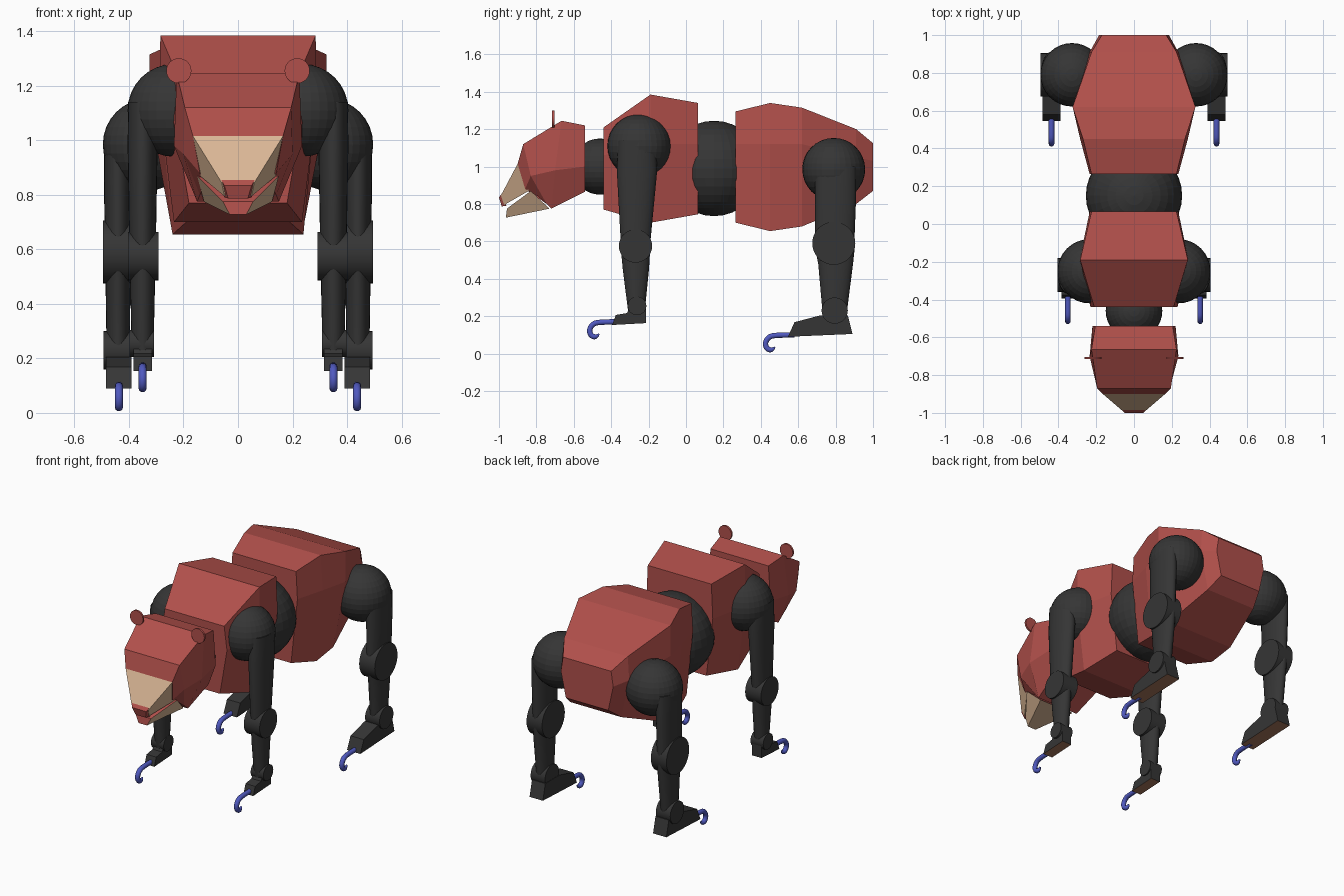
import bpy, bmesh, math
from mathutils import Vector, Matrix

if "Cube" in bpy.data.objects:
    bpy.data.objects.remove(bpy.data.objects["Cube"])


def material(name, rgb):
    m = bpy.data.materials.new(name)
    m.use_nodes = True
    m.diffuse_color = (*rgb, 1)
    m.node_tree.nodes["Principled BSDF"].inputs["Base Color"].default_value = (*rgb, 1)
    return m


RED = material("brick red", (0.44, 0.08, 0.07))
TAN = material("tan", (0.70, 0.47, 0.30))
BLACK = material("charcoal", (0.036, 0.036, 0.036))
BLUE = material("claw blue", (0.08, 0.10, 0.52))
BROWN = material("sole brown", (0.36, 0.17, 0.10))


def finish(name, bm, mats, rule=None, smooth=False):
    bmesh.ops.recalc_face_normals(bm, faces=bm.faces[:])
    bm.normal_update()
    for f in bm.faces:
        f.material_index = rule(f) if rule else 0
    me = bpy.data.meshes.new(name)
    bm.to_mesh(me)
    bm.free()
    for m in mats:
        me.materials.append(m)
    ob = bpy.data.objects.new(name, me)
    bpy.context.collection.objects.link(ob)
    if smooth:
        bpy.ops.object.select_all(action='DESELECT')
        bpy.context.view_layer.objects.active = ob
        ob.select_set(True)
        bpy.ops.object.shade_smooth_by_angle(angle=math.radians(40))
    return ob


def loft(name, rings, mats, rule=None, smooth=False):
    """Skin closed rings of points and cap both ends."""
    bm = bmesh.new()
    vs = [[bm.verts.new(p) for p in r] for r in rings]
    n = len(vs[0])
    for a, b in zip(vs, vs[1:]):
        for i in range(n):
            j = (i + 1) % n
            bm.faces.new((a[i], a[j], b[j], b[i]))
    bm.faces.new(vs[0])
    bm.faces.new(vs[-1])
    return finish(name, bm, mats, rule, smooth)


def both_sides(half):
    """Right half of a section, top to bottom, closed by its mirror image."""
    return half + [(-x, y, z) for x, y, z in reversed(half)]


def shell(name, sections):
    """Body shell: sections of y, then half width and height, top to bottom."""
    return loft(name, [both_sides([(x, y, z) for x, z in pts]) for y, *pts in sections], [RED])


def ball(name, centre, r):
    bm = bmesh.new()
    bmesh.ops.create_uvsphere(bm, u_segments=32, v_segments=16, radius=r,
                              matrix=Matrix.Translation(centre))
    return finish(name, bm, [BLACK])


def disc(name, centre, r, depth, axis, mat):
    bm = bmesh.new()
    bmesh.ops.create_cone(bm, cap_ends=True, segments=32, radius1=r, radius2=r, depth=depth,
                          matrix=Matrix.Translation(centre) @ Matrix.Rotation(math.pi / 2, 4, axis))
    return finish(name, bm, [mat], smooth=True)


def limb(name, sections):
    """Tapered oval limb: sections of x, y, z, half width, half depth."""
    angles = [2 * math.pi * i / 24 for i in range(24)]
    return loft(name, [[(x + a * math.cos(t), y + b * math.sin(t), z) for t in angles]
                       for x, y, z, a, b in sections], [BLACK], smooth=True)


def claw(name, x, y, z):
    """Hooked claw starting at the toe."""
    path = [(0.03, 0), (-0.08, 0), (-0.112, -0.015), (-0.128, -0.045),
            (-0.118, -0.075), (-0.09, -0.083), (-0.075, -0.065)]
    cu = bpy.data.curves.new(name, 'CURVE')
    cu.dimensions = '3D'
    cu.bevel_depth = 0.015
    cu.bevel_resolution = 3
    cu.use_fill_caps = True
    cu.materials.append(BLUE)
    sp = cu.splines.new('NURBS')
    sp.points.add(len(path) - 1)
    for p, (dy, dz) in zip(sp.points, path):
        p.co = (x, y + dy, z + dz, 1)
    sp.points[-1].radius = 0.25
    sp.use_endpoint_u = True
    sp.order_u = 3
    sp.resolution_u = 5
    ob = bpy.data.objects.new(name, cu)
    bpy.context.collection.objects.link(ob)


# Body shells and ball joints
shell("chest", [(-0.44, (0.21, 1.21), (0.23, 1.06), (0.18, 0.77)),
                (-0.19, (0.285, 1.385), (0.288, 1.12), (0.235, 0.70)),
                (0.065, (0.225, 1.34), (0.235, 1.12), (0.19, 0.745))])
shell("hips", [(0.265, (0.225, 1.295), (0.235, 1.12), (0.19, 0.70)),
               (0.45, (0.27, 1.34), (0.285, 1.12), (0.24, 0.655)),
               (0.62, (0.325, 1.315), (0.325, 1.12), (0.24, 0.68)),
               (0.91, (0.225, 1.20), (0.235, 1.05), (0.18, 0.80)),
               (1.0, (0.17, 1.125), (0.185, 1.03), (0.15, 0.87))])
ball("waist_joint", (0, 0.15, 0.99), 0.255)
ball("neck_joint", (0, -0.46, 1.0), 0.15)

# Head
loft("head", [both_sides(h) for h in (
    [(0.205, -0.54, 1.22), (0.22, -0.54, 1.0), (0.17, -0.54, 0.866)],
    [(0.225, -0.665, 1.245), (0.235, -0.70, 0.98), (0.15, -0.72, 0.775)],
    [(0.195, -0.87, 1.12), (0.20, -0.83, 0.95), (0.14, -0.745, 0.80)],
    [(0.165, -0.90, 1.015), (0.14, -0.86, 0.88), (0.12, -0.79, 0.84)])], [RED])


def quad(w, y1, z1, w2, y2, z2):
    return [(w, y1, z1), (-w, y1, z1), (-w2, y2, z2), (w2, y2, z2)]


# Muzzle, nose and open jaw
loft("muzzle", [quad(0.165, -0.90, 1.015, 0.14, -0.84, 0.87),
                quad(0.06, -0.99, 0.845, 0.05, -0.972, 0.795)], [TAN])
loft("nose", [quad(0.062, -0.985, 0.855, 0.05, -0.96, 0.79),
              quad(0.05, -1.0, 0.835, 0.036, -0.985, 0.787)], [RED])
loft("jaw", [quad(0.15, -0.83, 0.87, 0.125, -0.73, 0.775),
             quad(0.055, -0.957, 0.775, 0.03, -0.963, 0.727)], [TAN, RED],
     lambda f: 1 if f.normal.z > 0.3 or f.calc_center_median().y < -0.95 else 0)

# Eye outlines and ears
tilt = Vector((0, -0.03, -0.105)).normalized()
for s, side in ((1, "left"), (-1, "right")):
    bm = bmesh.new()
    mid = Vector((s * 0.093, -0.888, 1.07))
    corners = [mid + Vector((a * 0.022, 0, 0)) + tilt * b * 0.010
               for a, b in ((-1, -1), (-1, 1), (1, 1), (1, -1))]
    f = bm.faces.new([bm.verts.new(c) for c in corners])
    bmesh.ops.inset_region(bm, faces=[f], thickness=0.003, use_boundary=True)
    bmesh.ops.delete(bm, geom=[f], context='FACES')
    finish(side + "_eye_outline", bm, [TAN])
    disc(side + "_ear", (s * 0.217, -0.71, 1.255), 0.046, 0.012, 'X', RED)


def foot(name, x, w, profile):
    """Side profile of y, z widened across x, with a coloured sole."""
    loft(name, [[(x + d, y, z) for y, z in profile] for d in (-w, w)], [BLACK, BROWN],
         lambda f: 1 if f.normal.z < -0.8 else 0)


# Legs
for s, side in ((1, "left_"), (-1, "right_")):
    x = s * 0.35
    ball(side + "shoulder", (s * 0.235, -0.25, 1.11), 0.17)
    limb(side + "upper_arm", [(x, -0.262, 1.14, 0.053, 0.10), (x, -0.262, 0.98, 0.055, 0.108),
                              (x, -0.27, 0.58, 0.048, 0.078)])
    disc(side + "elbow", (s * 0.348, -0.27, 0.575), 0.089, 0.112, 'Y', BLACK)
    limb(side + "forearm", [(x, -0.27, 0.58, 0.045, 0.08), (x, -0.268, 0.45, 0.045, 0.07),
                            (x, -0.265, 0.23, 0.04, 0.045)])
    disc(side + "wrist", (s * 0.353, -0.262, 0.255), 0.05, 0.09, 'Y', BLACK)
    foot(side + "front_foot", x, 0.034, [(-0.215, 0.163), (-0.215, 0.25), (-0.30, 0.25),
                                         (-0.315, 0.217), (-0.375, 0.207), (-0.395, 0.153)])
    claw(side + "front_claw", x, -0.39, 0.17)

    x = s * 0.44
    ball(side + "hip", (s * 0.328, 0.79, 0.985), 0.168)
    limb(side + "thigh", [(x, 0.80, 1.0, 0.05, 0.11), (x, 0.80, 0.85, 0.052, 0.11),
                          (x, 0.795, 0.59, 0.048, 0.105)])
    disc(side + "knee", (s * 0.44, 0.79, 0.59), 0.115, 0.11, 'Y', BLACK)
    limb(side + "shin", [(x, 0.795, 0.59, 0.046, 0.11), (x, 0.80, 0.48, 0.046, 0.093),
                         (x, 0.795, 0.22, 0.042, 0.065)])
    disc(side + "ankle", (s * 0.443, 0.795, 0.23), 0.07, 0.102, 'Y', BLACK)
    foot(side + "back_foot", s * 0.437, 0.047, [(0.89, 0.105), (0.865, 0.205), (0.72, 0.205),
                                                (0.58, 0.168), (0.545, 0.09)])
    claw(side + "back_claw", s * 0.437, 0.55, 0.10)
